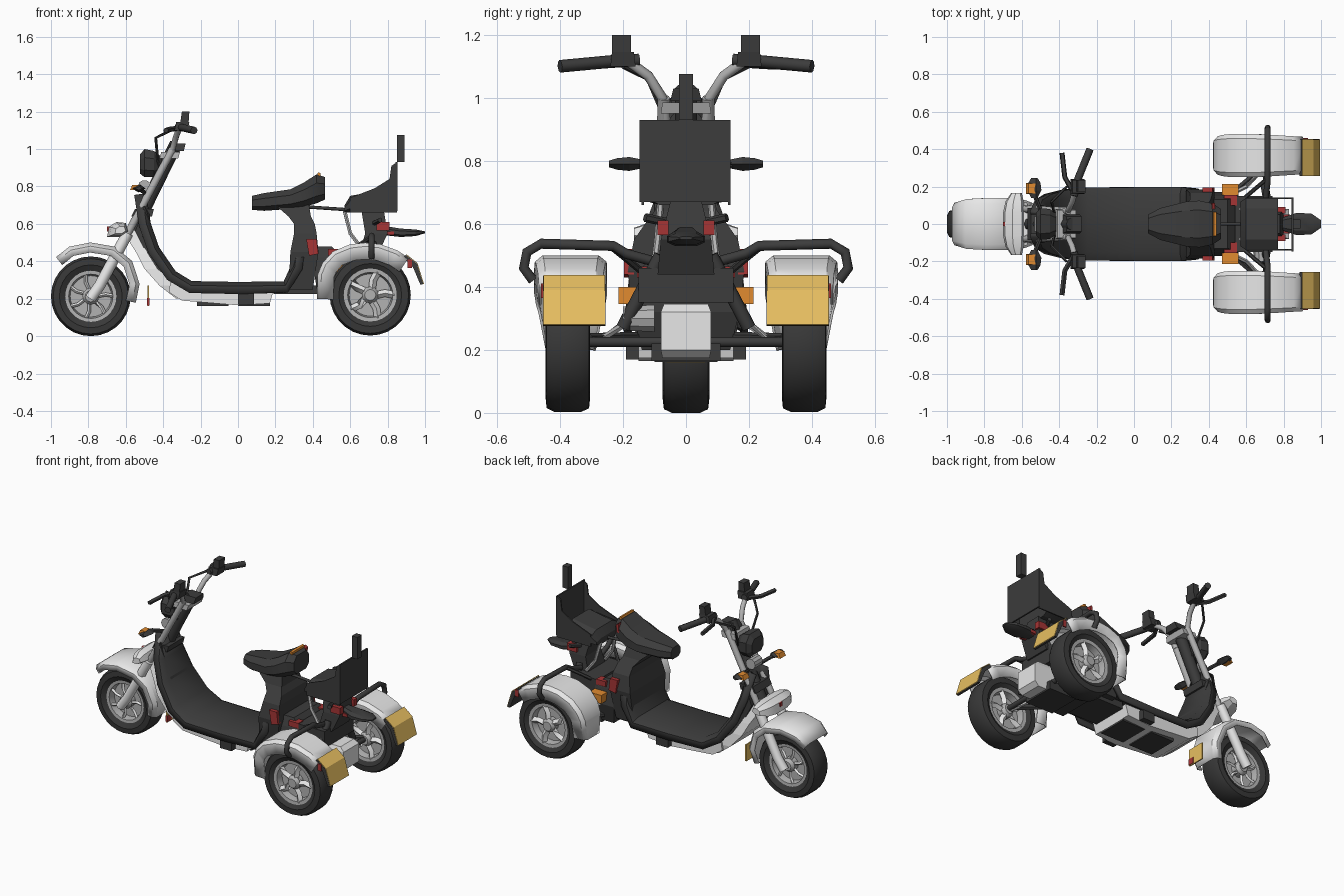
import bpy, bmesh
from math import sin, cos, pi
from mathutils import Vector

old = bpy.data.objects.get("Cube")
if old:
    bpy.data.objects.remove(old)


def material(name, *rgb):
    m = bpy.data.materials.new(name)
    m.use_nodes = True
    m.diffuse_color = (*rgb, 1)
    m.node_tree.nodes["Principled BSDF"].inputs["Base Color"].default_value = (*rgb, 1)
    return m


DARK = material("dark_plastic", .045, .045, .045)
RUBBER = material("tyre_rubber", .04, .04, .04)
WHITE = material("white_paint", .8, .8, .8)
METAL = material("grey_metal", .45, .45, .45)
YELLOW = material("yellow_flap", .8, .52, .12)
ORANGE = material("orange_lens", .75, .26, .03)
RED = material("red_lens", .38, .035, .035)


def finish(name, bm, mat, smooth):
    bmesh.ops.recalc_face_normals(bm, faces=bm.faces)
    me = bpy.data.meshes.new(name)
    bm.to_mesh(me)
    bm.free()
    me.materials.append(mat)
    ob = bpy.data.objects.new(name, me)
    bpy.context.collection.objects.link(ob)
    if smooth:
        bpy.ops.object.select_all(action='DESELECT')
        ob.select_set(True)
        bpy.context.view_layer.objects.active = ob
        bpy.ops.object.shade_smooth_by_angle(angle=smooth * pi / 180)
    return ob


def loft(name, rings, mat, smooth=0, loop=True, caps=True):
    """Skin a row of equal-length point rings."""
    bm = bmesh.new()
    vs = [[bm.verts.new(p) for p in r] for r in rings]
    n = len(vs[0])
    for a, b in zip(vs, vs[1:]):
        for i in range(n if loop else n - 1):
            j = (i + 1) % n
            bm.faces.new((a[i], a[j], b[j], b[i]))
    if caps:
        bm.faces.new(vs[0])
        bm.faces.new(vs[-1])
    return finish(name, bm, mat, smooth)


def prism(name, pts, y0, y1, mat):
    return loft(name, [[(x, y, z) for x, z in pts] for y in (y0, y1)], mat)


def box(name, x0, x1, y0, y1, z0, z1, mat):
    return prism(name, [(x0, z0), (x1, z0), (x1, z1), (x0, z1)], y0, y1, mat)


def stack(name, levels, mat, y=0):
    """Tapered block from (z, x0, x1, half width) levels."""
    return loft(name, [[(a, y - w, z), (b, y - w, z), (b, y + w, z), (a, y + w, z)]
                       for z, a, b, w in levels], mat)


def hull(name, sections, mat, y=0):
    """Eight-sided body along x from (x, z0, z1, half width) sections."""
    shape = [(-.6, 0), (.6, 0), (1, .25), (1, .7), (.6, 1), (-.6, 1), (-1, .7), (-1, .25)]
    return loft(name, [[(x, y + w * u, a + (b - a) * v) for u, v in shape]
                       for x, a, b, w in sections], mat, 25)


def tube(name, pts, r, mat, sides=8):
    pts = [Vector(p) for p in pts]
    rings = []
    for i, p in enumerate(pts):
        t = (pts[min(i + 1, len(pts) - 1)] - pts[max(i - 1, 0)]).normalized()
        ref = Vector((1, 0, 0)) if abs(t.x) < .7 else Vector((0, 1, 0))
        u = t.cross(ref).normalized()
        v = t.cross(u)
        rings.append([p + r * (u * cos(2 * pi * k / sides) + v * sin(2 * pi * k / sides))
                      for k in range(sides)])
    return loft(name, rings, mat, 50)


def lathe(name, profile, c, mat, n=28, caps=False):
    """Turn (radius, y) points about a crosswise axis."""
    rings = [[(c[0] + r * cos(2 * pi * k / n), c[1] + y, c[2] + r * sin(2 * pi * k / n))
              for k in range(n)] for r, y in profile]
    return loft(name, rings, mat, 35, caps=caps)


def ribbon(name, path, skirt, mat, y=0, thick=.008):
    """Arched strip along an (x, z, half width) path with turned-down edges."""
    rings = []
    for i, (x, z, w) in enumerate(path):
        a, b = path[max(i - 1, 0)], path[min(i + 1, len(path) - 1)]
        t = Vector((b[0] - a[0], b[1] - a[1])).normalized()
        rings.append([(x + t.y * d, y + w * u, z - t.x * d) for u, d in
                      ((-1, skirt), (-1, .018), (-.8, 0), (.8, 0), (1, .018), (1, skirt))])
    ob = loft(name, rings, mat, 35, loop=False, caps=False)
    mod = ob.modifiers.new("thickness", 'SOLIDIFY')
    mod.thickness = thick
    mod.offset = 0
    return ob


def wheel(name, c, r, w, spokes, thick):
    s, rr = w / .072, r * .64
    lathe(name + "_tyre", [(rr, -.055 * s), (.168, -w), (r - .012, -w * .95), (r, -w * .6),
                           (r, w * .6), (r - .012, w * .95), (.168, w), (rr, .055 * s)], c, RUBBER)
    lathe(name + "_rim", [(rr + .003, -.057), (rr - .018, -.055), (rr - .026, -.015),
                          (rr - .026, .015), (rr - .018, .055), (rr + .003, .057)], c, METAL)
    lathe(name + "_disc", [(rr - .01, -.012), (rr - .01, .012)], c, METAL, caps=True)
    lathe(name + "_hub", [(.03, -.07), (.045, -.05), (.045, .05), (.03, .07)], c, METAL, 12, True)
    for k in range(spokes):
        a = 2 * pi * k / spokes
        for side in (-1, 1):
            p = [(c[0] + q * cos(a + tw), c[1] + side * .04, c[2] + q * sin(a + tw))
                 for q, tw in ((.035, 0), (.08, .12), (rr - .01, 0))]
            tube(name + "_spoke", p, thick, WHITE, 4)


# Wheels
wheel("front_wheel", (-.787, 0, .213), .213, .074, 7, .01)
for s, n in ((1, "left"), (-1, "right")):
    wheel(n + "_rear_wheel", (.707, s * .375, .22), .217, .071, 5, .02)

# Front fender, fork crown cover and the flap behind the wheel
ribbon("front_fender", [(-.97, .42, .11), (-.9, .475, .13), (-.79, .497, .135), (-.66, .475, .135),
                        (-.57, .4, .125), (-.53, .28, .11), (-.55, .18, .09)], .05, WHITE)
prof = [(-.7, .53), (-.69, .585), (-.65, .61), (-.6, .605), (-.585, .56), (-.63, .53)]
loft("crown_cover", [[(x * k - .615 * (1 - k), y, .565 + (z - .565) * k) for x, z in prof]
                     for y, k in ((-.165, .5), (-.12, .85), (-.06, 1), (.06, 1), (.12, .85), (.165, .5))],
     WHITE, 25)
box("crown_reflector", -.7, -.69, -.012, .012, .56, .585, RED)
box("front_mud_flap", -.484, -.476, -.06, .06, .16, .27, YELLOW)
box("flap_reflector", -.487, -.473, -.062, -.02, .165, .205, RED)

# Steering column and headlight
tube("steering_column", [(-.58, 0, .52), (-.33, 0, 1.03)], .035, DARK)
stack("lower_clamp", [(.64, -.57, -.46, .085), (.68, -.55, -.45, .085)], DARK)
stack("upper_clamp", [(.95, -.42, -.32, .08), (.985, -.41, -.31, .075)], METAL)
stack("instrument", [(.99, -.38, -.29, .05), (1.03, -.36, -.28, .04)], DARK)
hull("headlight", [(-.525, .87, .97, .06), (-.5, .85, 1.0, .085), (-.45, .85, .99, .08),
                   (-.41, .88, .96, .05)], DARK)
lathe("horn", [(.035, -.04), (.035, .04)], (-.5, 0, .8), METAL, 10, True)

# Fork legs, handlebar halves and front signals
for s, n in ((1, "left"), (-1, "right")):
    tube(n + "_fork_leg", [(-.79, s * .1, .2), (-.74, s * .1, .27), (-.59, s * .09, .55)], .03, WHITE)
    tube(n + "_fork_tube", [(-.6, s * .08, .53), (-.35, s * .07, 1.0)], .02, METAL)
    tube(n + "_handlebar", [(-.38, s * .065, .93), (-.35, s * .075, 1.0), (-.33, s * .12, 1.07),
                            (-.31, s * .19, 1.12)], .016, METAL)
    tube(n + "_grip", [(-.32, s * .15, 1.12), (-.3, s * .24, 1.115), (-.235, s * .4, 1.1)], .02, DARK)
    tube(n + "_brake_lever", [(-.33, s * .18, 1.11), (-.37, s * .25, 1.105), (-.385, s * .38, 1.1)],
         .014, DARK, 5)
    stack(n + "_switch_pod", [(1.1, -.34, -.27, .04), (1.145, -.33, -.26, .035)], DARK, s * .2)
    stack(n + "_display", [(1.13, -.31, -.265, .03), (1.2, -.3, -.26, .03)], DARK, s * .205)
    tube(n + "_cable", [(-.36, s * .2, 1.1), (-.44, s * .12, 1.06), (-.42, s * .03, .85)], .008, DARK, 5)
    tube(n + "_signal_stalk", [(-.49, s * .05, .76), (-.53, s * .15, .79)], .012, DARK, 6)
    loft(n + "_front_signal", [[(-.535 - w, s * y, .79), (-.53, s * y, .79 - h), (-.53 + w, s * y, .79),
                                (-.525, s * y, .79 + h)] for y, w, h in
                               ((.14, .015, .014), (.18, .035, .022), (.22, .03, .018),
                                (.245, .015, .01))], DARK)
    stack(n + "_front_lens", [(.78, -.578, -.54, .03), (.808, -.565, -.527, .026)], ORANGE, s * .19)

# Leg shield running into the floor, pale belly below
ribbon("leg_shield_and_floor", [(-.5, .76, .06), (-.475, .6, .12), (-.43, .47, .15), (-.34, .34, .175),
                                (-.25, .285, .185), (.0, .28, .188), (.25, .285, .188),
                                (.29, .37, .18), (.31, .52, .16)], .055, DARK, thick=.02)
prism("leg_shield_back", [(-.55, .56), (-.47, .4), (-.36, .29), (-.3, .28), (-.42, .47), (-.5, .7)],
      -.1, .1, DARK)
stack("front_belly", [(.2, -.33, -.27, .13), (.27, -.42, -.32, .14), (.36, -.5, -.43, .13),
                      (.44, -.54, -.48, .11), (.52, -.59, -.53, .085), (.58, -.6, -.56, .07)], WHITE)
prism("belly", [(-.37, .235), (-.3, .19), (0, .165), (.17, .175), (.19, .245), (-.28, .25), (-.36, .3)],
      -.15, .15, WHITE)
for x in (-.22, .0):
    box("belly_panel", x, x + .17, -.1, .1, .162, .185, DARK)
for s in (-1, 1):
    box("foot_rest", 0, .085, s * .15, s * .19, .17, .235, DARK)
box("rear_floor_frame", .19, .46, -.12, .12, .225, .27, DARK)

# Rider seat on its pillar
stack("seat_pillar", [(.25, .27, .4, .16), (.45, .28, .43, .185), (.55, .3, .42, .165), (.6, .3, .41, .13),
                      (.64, .27, .39, .1), (.7, .2, .38, .08)], DARK)
hull("rider_seat", [(.075, .675, .75, .05), (.14, .67, .765, .085), (.28, .68, .785, .12),
                    (.35, .69, .82, .125), (.42, .71, .865, .11), (.465, .73, .85, .08)], DARK)
prism("seat_trim", [(.422, .86), (.428, .875), (.442, .872), (.442, .855)], -.065, .065, ORANGE)
prism("seat_side_reflector", [(.412, .79), (.428, .79), (.434, .84), (.418, .85)], .08, .113, RED)

# Rear chassis, motor and mount
stack("rear_chassis", [(.2, .43, .52, .14), (.32, .41, .56, .17), (.42, .4, .56, .15),
                       (.48, .4, .5, .13)], DARK)
stack("motor", [(.175, .58, .8, .075), (.2, .57, .83, .08), (.32, .57, .83, .08), (.345, .58, .8, .07)], WHITE)
box("motor_cradle", .54, .74, -.11, .11, .165, .22, DARK)
box("rear_upper_frame", .54, .74, -.15, .15, .35, .46, DARK)
lathe("damper_canister", [(.04, -.2), (.045, -.1)], (.68, 0, .3), METAL, 10, True)
tube("rear_axle", [(.707, -.32, .225), (.707, .32, .225)], .016, DARK)
stack("rear_mount", [(.44, .65, .75, .09), (.55, .68, .8, .08), (.67, .66, .78, .05)], DARK)
tube("seat_link", [(.38, 0, .69), (.6, 0, .675)], .009, DARK)
hull("tail_fin", [(.78, .54, .59, .03), (.87, .53, .575, .06), (.95, .535, .57, .055),
                  (1.0, .55, .56, .02)], DARK)
box("tail_light", .8, .835, -.05, .05, .54, .56, RED)

# Passenger seat with back plate and post
hull("passenger_cushion", [(.57, .66, .7, .12), (.6, .66, .75, .14), (.77, .66, .78, .14)], DARK)
for s in (-1, 1):
    prism("passenger_side_panel", [(.6, .66), (.6, .74), (.73, .79), (.81, .84), (.82, .91),
                                   (.85, .93), (.85, .66)], s * .142, s * .134, DARK)
box("back_plate", .842, .852, -.148, .142, .67, .93, DARK)
box("back_post", .85, .89, -.023, .023, .93, 1.075, DARK)

# Rear fenders, flaps, arm bars, links and lamps
for s, n in ((1, "left"), (-1, "right")):
    ribbon(n + "_rear_fender", [(.425, .2, .075), (.43, .33, .098), (.455, .39, .106), (.51, .45, .112),
                                (.6, .487, .112), (.68, .496, .11), (.76, .488, .106), (.85, .455, .1),
                                (.91, .415, .097)], .085, WHITE, s * .366)
    prism(n + "_mud_flap", [(.9, .438), (.96, .39), (.994, .28), (.991, .278), (.957, .387), (.897, .435)],
          s * .257, s * .453, YELLOW)
    prism(n + "_flap_backing", [(.897, .434), (.957, .386), (.991, .278), (.975, .275), (.935, .37),
                                (.885, .42)], s * .256, s * .454, DARK)
    box(n + "_fender_reflector", .905, .93, s * .452, s * .46, .365, .41, RED)
    tube(n + "_arm_bar", [(.7, s * .1, .48), (.71, s * .19, .505), (.715, s * .23, .53), (.715, s * .46, .537),
                          (.715, s * .505, .51), (.715, s * .515, .46), (.715, s * .485, .42)], .016, DARK)
    tube(n + "_bar_brace", [(.58, s * .13, .44), (.65, s * .19, .49), (.71, s * .24, .53)], .011, DARK, 6)
    tube(n + "_link_arm", [(.5, s * .15, .32), (.6, s * .2, .28), (.7, s * .3, .21)], .012, METAL, 6)
    tube(n + "_lower_arm", [(.5, s * .14, .24), (.7, s * .31, .235)], .018, DARK, 6)
    tube(n + "_shock", [(.72, s * .08, .5), (.7, s * .2, .27)], .022, DARK)
    tube(n + "_seat_stay", [(.57, s * .08, .67), (.6, s * .09, .55), (.66, s * .1, .47)], .011, METAL, 6)
    box(n + "_rear_signal", .47, .56, s * .15, s * .215, .345, .4, ORANGE)
    prism(n + "_side_lens", [(.365, .52), (.42, .52), (.43, .44), (.38, .43)], s * .165, s * .196, RED)
    box(n + "_brake_lens", .48, .55, s * .1, s * .155, .43, .465, RED)
    box(n + "_mount_lens", .74, .81, s * .055, s * .09, .565, .61, RED)
    tube(n + "_mount_arm", [(.72, s * .04, .6), (.76, s * .13, .62)], .014, DARK, 6)
